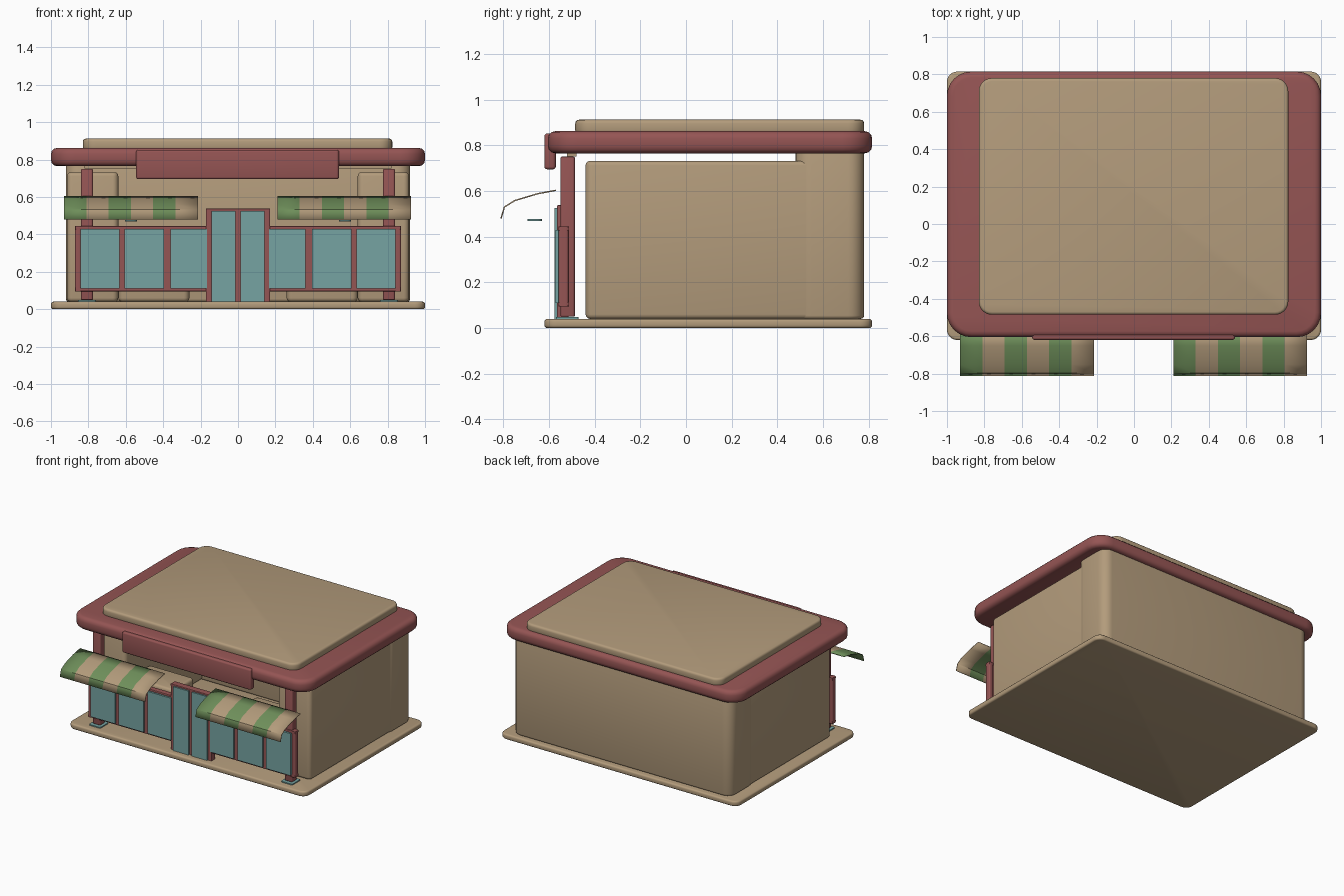
import bpy, bmesh, math

if "Cube" in bpy.data.objects:
    bpy.data.objects.remove(bpy.data.objects["Cube"], do_unlink=True)


def material(name, rgb):
    m = bpy.data.materials.new(name)
    m.use_nodes = True
    m.diffuse_color = (*rgb, 1)
    m.node_tree.nodes["Principled BSDF"].inputs["Base Color"].default_value = (*rgb, 1)
    return m


TAN = material("warm tan", (0.45, 0.33, 0.20))
RED = material("brick red", (0.30, 0.09, 0.088))
TEAL = material("glass teal", (0.18, 0.37, 0.36))
GREEN = material("awning green", (0.16, 0.28, 0.105))


def finish(name, bm, *mats):
    bmesh.ops.recalc_face_normals(bm, faces=bm.faces)
    mesh = bpy.data.meshes.new(name)
    bm.to_mesh(mesh)
    bm.free()
    for m in mats:
        mesh.materials.append(m)
    ob = bpy.data.objects.new(name, mesh)
    bpy.context.collection.objects.link(ob)
    bpy.ops.object.select_all(action="DESELECT")
    ob.select_set(True)
    bpy.context.view_layer.objects.active = ob
    bpy.ops.object.shade_smooth_by_angle(angle=math.radians(35))
    return ob


def box(name, mat, x, y, z, corner=0.0, edge=0.0):
    """Box from ranges; corner rounds upright edges, edge rounds the rims."""
    bm = bmesh.new()
    bmesh.ops.create_cube(bm, size=1)
    for v in bm.verts:
        for i, (lo, hi) in enumerate((x, y, z)):
            v.co[i] = hi if v.co[i] > 0 else lo
    if corner:
        upright = [e for e in bm.edges if abs(e.verts[0].co.z - e.verts[1].co.z) > 1e-5]
        bmesh.ops.bevel(bm, geom=upright, offset=corner, segments=6,
                        profile=0.5, affect="EDGES")
    if edge:
        bm.normal_update()
        rims = {e for f in bm.faces if abs(f.normal.z) > 0.99 for e in f.edges}
        bmesh.ops.bevel(bm, geom=list(rims), offset=edge, segments=3,
                        profile=0.5, affect="EDGES")
    return finish(name, bm, mat)


def pair(name, mat, x, y, z, corner=0.0, edge=0.0):
    """The same box on the left (+x) and right (-x)."""
    box("left_" + name, mat, x, y, z, corner, edge)
    box("right_" + name, mat, (-x[1], -x[0]), y, z, corner, edge)


# Ground slab and roof
box("ground_slab", TAN, (-1, 1), (-0.62, 0.815), (0, 0.04), 0.055, 0.012)
box("roof_rim", RED, (-1, 1), (-0.605, 0.815), (0.765, 0.862), 0.13, 0.032)
box("roof_top", TAN, (-0.83, 0.825), (-0.485, 0.78), (0.85, 0.912), 0.07, 0.016)
box("roof_soffit", TAN, (-0.82, 0.82), (-0.52, -0.48), (0.752, 0.77))

# Walls
box("back_wall", TAN, (-0.92, 0.92), (0.48, 0.78), (0.04, 0.78), 0.07, 0.015)
pair("side_wall", TAN, (0.64, 0.915), (-0.44, 0.56), (0.04, 0.732), 0.03, 0.02)
pair("inner_counter", TAN, (0.26, 0.64), (-0.40, -0.15), (0.04, 0.40), 0.03, 0.02)

# Front fascia panel
box("fascia_panel", RED, (-0.545, 0.54), (-0.62, -0.57), (0.695, 0.852), 0.015, 0.012)

# Columns with foot plates
pair("column", RED, (0.775, 0.84), (-0.55, -0.486), (0.05, 0.75), 0.012, 0.006)
pair("column_foot", TEAL, (0.76, 0.855), (-0.57, -0.47), (0.038, 0.048), 0.01)

# Window bands: frame rails, posts and glass
FRAME_Y, GLASS_Y = (-0.558, -0.515), (-0.572, -0.545)
pair("window_top_rail", RED, (0.16, 0.87), FRAME_Y, (0.425, 0.445), 0, 0.006)
pair("window_bottom_rail", RED, (0.16, 0.87), FRAME_Y, (0.095, 0.115), 0, 0.006)
for i, x in enumerate((0.164, 0.38, 0.62)):
    pair(f"window_post_{i + 1}", RED, (x - 0.018, x + 0.018), FRAME_Y, (0.1, 0.44))
pair("window_end_post", RED, (0.838, 0.872), FRAME_Y, (0.095, 0.445), 0.01)
for i, x in enumerate(((0.165, 0.362), (0.395, 0.606), (0.634, 0.842))):
    pair(f"window_glass_{i + 1}", TEAL, x, GLASS_Y, (0.11, 0.43))

# Double door
pair("door_post", RED, (0.14, 0.172), (-0.565, -0.515), (0.02, 0.53), 0.006)
box("door_middle_post", RED, (-0.016, 0.016), (-0.565, -0.515), (0.02, 0.53))
box("door_header", RED, (-0.172, 0.172), (-0.565, -0.515), (0.522, 0.538), 0, 0.005)
pair("door_glass", TEAL, (0.014, 0.142), (-0.576, -0.545), (0.04, 0.526))

# Lamp plates beneath the awnings
pair("lamp_plate", TEAL, (0.54, 0.605), (-0.695, -0.63), (0.469, 0.477), 0.02)

# Striped awnings, curving forward and down
CURVE = ((-0.57, 0.603), (-0.65, 0.588), (-0.75, 0.558), (-0.795, 0.53), (-0.81, 0.48))


def awning(name, x0, x1, stripes=6):
    bm = bmesh.new()
    step = (x1 - x0) / stripes
    for s in range(stripes):
        rows = [[bm.verts.new((x0 + (s + k) * step, y, z)) for y, z in CURVE] for k in (0, 1)]
        for j in range(len(CURVE) - 1):
            f = bm.faces.new((rows[0][j], rows[0][j + 1], rows[1][j + 1], rows[1][j]))
            f.material_index = s % 2
    bmesh.ops.remove_doubles(bm, verts=bm.verts, dist=1e-4)
    ob = finish(name, bm, GREEN, TAN)
    solid = ob.modifiers.new("thickness", "SOLIDIFY")
    solid.thickness = 0.006
    solid.offset = 0


awning("right_awning", -0.93, -0.215)
awning("left_awning", 0.21, 0.925)
